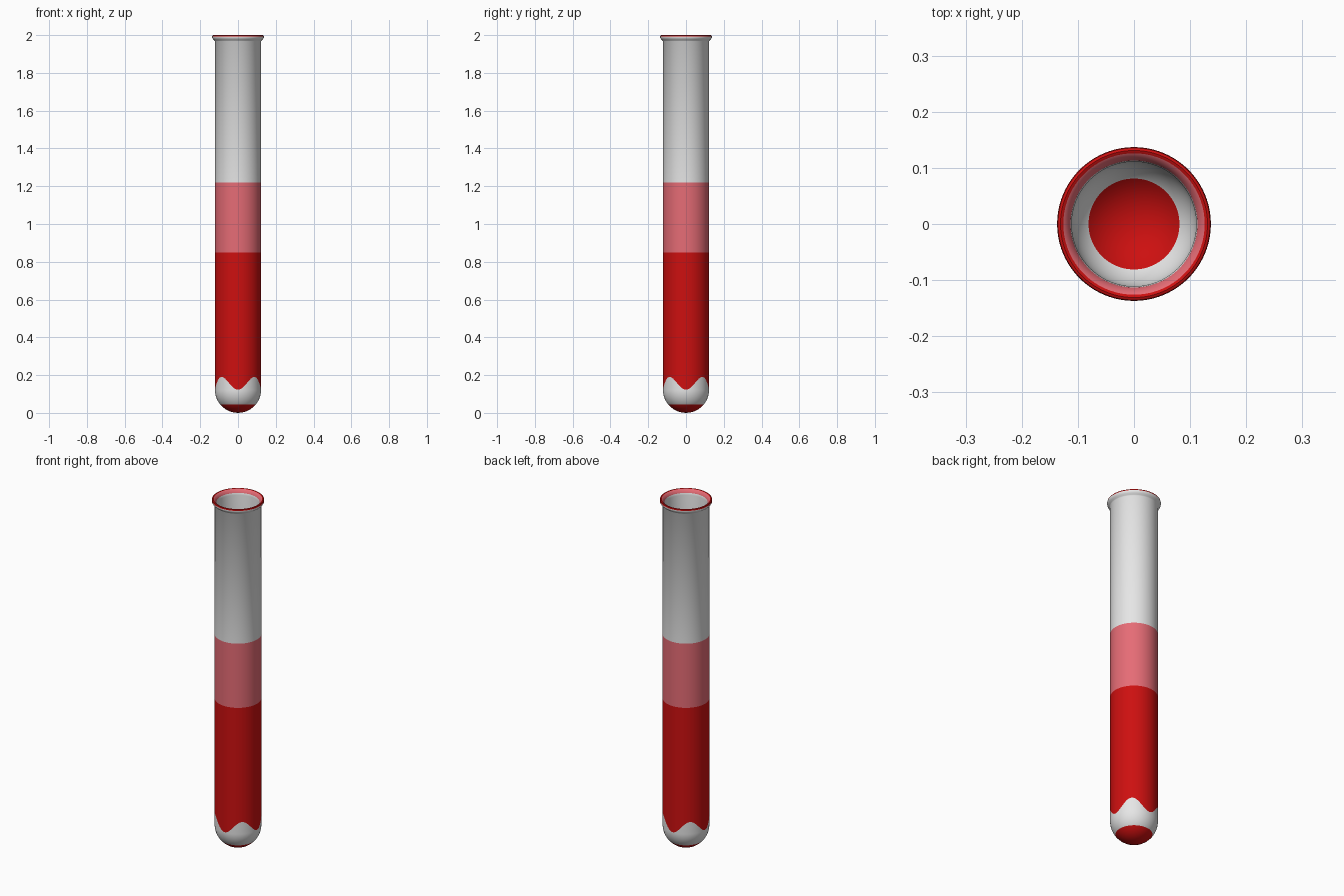
import bpy, bmesh, math

if "Cube" in bpy.data.objects:
    bpy.data.objects.remove(bpy.data.objects["Cube"])

SEG = 96
R_OUT, R_IN = 0.122, 0.111


def material(name, rgb):
    m = bpy.data.materials.new(name)
    m.diffuse_color = (*rgb, 1)
    m.use_nodes = True
    m.node_tree.nodes["Principled BSDF"].inputs["Base Color"].default_value = m.diffuse_color
    return m


CLEAR, PINK, RED = 0, 1, 2
mats = [material("clear_glass", (0.79, 0.79, 0.79)),
        material("pink_tint", (0.79, 0.15, 0.18)),
        material("red_liquid", (0.61, 0.005, 0.005))]


def wave(a):
    # scalloped lower edge of the red band
    return 0.157 - 0.034 * math.cos(4 * a)


def bowl(radius, split):
    # round bottom; each row is (radius, height, colour of the strip below it)
    rows = []
    n = 14
    a_split = math.asin(split / radius)
    angles = [a_split * i / 5 for i in range(1, 6)]
    angles += [a_split + (math.pi / 2 - a_split) * i / n for i in range(1, n + 1)]
    for a in angles:
        col = RED if a <= a_split + 1e-6 else CLEAR
        rows.append((radius * math.sin(a), R_OUT - 0.002 - radius * math.cos(a) + 0.002, col))
    return rows


def wall(radius):
    # straight wall with its colour bands
    return [(radius, wave, CLEAR), (radius, 0.85, RED),
            (radius, 1.22, PINK), (radius, 1.968, CLEAR)]


outer = bowl(R_OUT, 0.094) + wall(R_OUT)
lip = [(0.125, 1.972, CLEAR), (0.132, 1.978, CLEAR), (0.1365, 1.986, CLEAR),
       (0.137, 1.992, CLEAR), (0.1355, 1.998, RED), (0.131, 2.0, RED),
       (0.126, 1.998, RED), (0.119, 1.991, PINK), (0.113, 1.98, PINK)]
inner = bowl(R_IN, 0.081) + wall(R_IN)

bm = bmesh.new()


def ring(r, z):
    vs = []
    for i in range(SEG):
        a = 2 * math.pi * i / SEG
        vs.append(bm.verts.new((r * math.cos(a), r * math.sin(a), z(a) if callable(z) else z)))
    return vs


def strip(a, b, col):
    for i in range(SEG):
        j = (i + 1) % SEG
        bm.faces.new((a[i], a[j], b[j], b[i])).material_index = col


def shell(rows, pole_z):
    # lathe a closed-bottom shell and return its top ring
    pole = bm.verts.new((0, 0, pole_z))
    prev = ring(rows[0][0], rows[0][1])
    for i in range(SEG):
        bm.faces.new((pole, prev[(i + 1) % SEG], prev[i])).material_index = rows[0][2]
    for r, z, col in rows[1:]:
        cur = ring(r, z)
        strip(prev, cur, col)
        prev = cur
    return prev


# outer wall with flared lip, then inner wall joined to it
top = shell(outer + lip, 0.0)
inside = shell(inner, R_OUT - R_IN)
strip(top, inside, CLEAR)
bmesh.ops.recalc_face_normals(bm, faces=bm.faces)

me = bpy.data.meshes.new("test_tube")
bm.to_mesh(me)
bm.free()
for m in mats:
    me.materials.append(m)
tube = bpy.data.objects.new("test_tube", me)
bpy.context.collection.objects.link(tube)
bpy.context.view_layer.objects.active = tube
tube.select_set(True)
bpy.ops.object.shade_smooth_by_angle(angle=math.radians(40))
